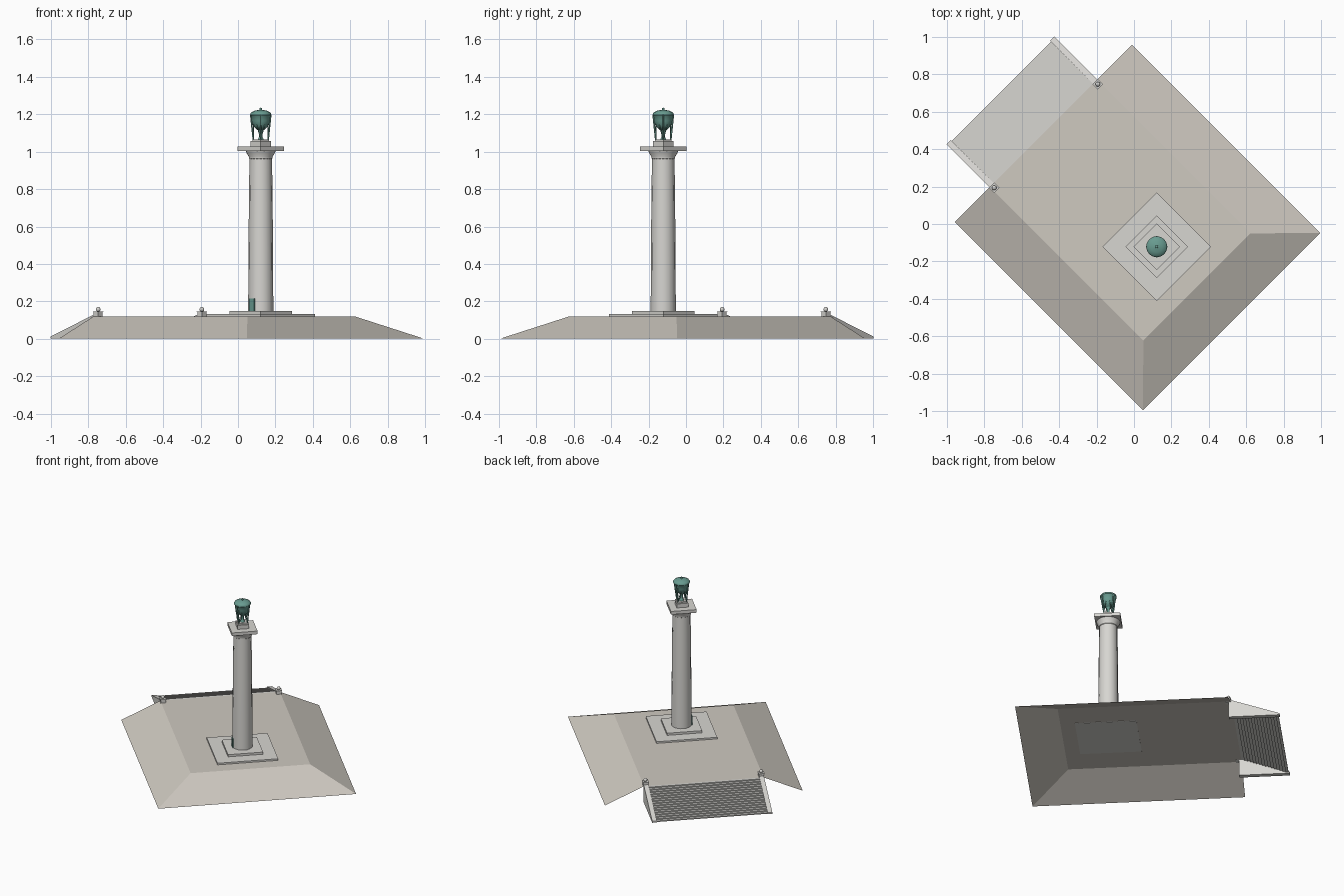
import bpy, bmesh, math
from mathutils import Vector

if "Cube" in bpy.data.objects:
    bpy.data.objects.remove(bpy.data.objects["Cube"])

# Everything is built in an axis-aligned frame (b = descent of stairs) then turned 45 degrees
TURN = math.radians(45)
CB = -0.172  # column centre along b


def material(name, rgb):
    m = bpy.data.materials.new(name)
    m.diffuse_color = (*rgb, 1)
    m.use_nodes = True
    m.node_tree.nodes["Principled BSDF"].inputs["Base Color"].default_value = m.diffuse_color
    return m


PAVING = material("warm_paving", (0.62, 0.585, 0.53))
STONE = material("pale_stone", (0.68, 0.67, 0.64))
GREEN = material("green_bronze", (0.14, 0.33, 0.28))


def add(name, verts, faces, mat, smooth=False, fix=True):
    me = bpy.data.meshes.new(name)
    me.from_pydata(verts, [], faces)
    if fix:
        bm = bmesh.new()
        bm.from_mesh(me)
        bmesh.ops.remove_doubles(bm, verts=bm.verts, dist=1e-5)
        bmesh.ops.recalc_face_normals(bm, faces=bm.faces)
        bm.to_mesh(me)
        bm.free()
    ob = bpy.data.objects.new(name, me)
    bpy.context.collection.objects.link(ob)
    ob.rotation_euler.z = TURN
    me.materials.append(mat)
    if smooth:
        bpy.ops.object.select_all(action='DESELECT')
        ob.select_set(True)
        bpy.context.view_layer.objects.active = ob
        bpy.ops.object.shade_smooth_by_angle(angle=math.radians(40))
    return ob


def box(name, a, b, ha, hb, z0, z1, mat):
    v = [(a + i * ha, b + j * hb, z) for z in (z0, z1)
         for i, j in ((-1, -1), (1, -1), (1, 1), (-1, 1))]
    f = [(3, 2, 1, 0), (4, 5, 6, 7)] + [(i, (i + 1) % 4, (i + 1) % 4 + 4, i + 4) for i in range(4)]
    return add(name, v, f, mat)


def lathe(name, profile, a, b, n, mat, flute=1.0):
    # alternate points are pulled in by the flute factor
    v = []
    for r, z in profile:
        for k in range(n):
            t = 2 * math.pi * k / n
            q = r * (flute if k % 2 else 1)
            v.append((a + q * math.cos(t), b + q * math.sin(t), z))
    f = [(i * n + k, i * n + (k + 1) % n, (i + 1) * n + (k + 1) % n, (i + 1) * n + k)
         for i in range(len(profile) - 1) for k in range(n)]
    return add(name, v, f, mat, True)


def extrude(name, profile, a0, a1, mat, closed):
    # profile of (b, z) points swept along a
    n = len(profile)
    v = [(a, b, z) for a in (a0, a1) for b, z in profile]
    f = [(i, (i + 1) % n, n + (i + 1) % n, n + i) for i in range(n if closed else n - 1)]
    if closed:
        f += [tuple(range(n)), tuple(range(2 * n - 1, n - 1, -1))]
    else:
        f = [q[::-1] for q in f]
    return add(name, v, f, mat, fix=closed)


def rod(name, p, q, r, mat, n=6):
    p, q = Vector(p), Vector(q)
    d = (q - p).normalized()
    u = d.orthogonal().normalized()
    w = d.cross(u)
    v = [c + r * (math.cos(2 * math.pi * k / n) * u + math.sin(2 * math.pi * k / n) * w)
         for c in (p, q) for k in range(n)]
    f = [(k, (k + 1) % n, n + (k + 1) % n, n + k) for k in range(n)]
    f += [tuple(range(n))[::-1], tuple(range(n, 2 * n))]
    return add(name, v, f, mat)


# Open-bottomed mound: flat top and three sloping banks
H = 0.12
add("plaza", [(-.405, -.476, H), (.405, -.476, H), (.405, .686, H), (-.405, .686, H),
              (-.67, -.738, 0), (.67, -.738, 0), (.67, .686, 0), (-.67, .686, 0)],
    [(0, 1, 2, 3), (4, 5, 1, 0), (5, 6, 2, 1), (7, 4, 0, 3)], PAVING, fix=False)

# Stairs
N, B0, B1 = 16, .686, 1.003
steps = [(B0, H)]
for i in range(N):
    b = B0 + (B1 - B0) * (i + 1) / N
    steps += [(b, H * (1 - i / N)), (b, H * (1 - (i + 1) / N))]
extrude("stairs", steps[:1] + steps[1:], -.385, .385, STONE, False)

# Side walls, posts and balls flanking the stairs
for s, side in ((-1, "left"), (1, "right")):
    extrude(side + "_stair_wall", [(.67, 0), (1.01, 0), (1.01, .012), (.686, .128), (.67, .128)],
            s * .375, s * .407, STONE, True)
    box(side + "_post", s * .392, .665, .017, .017, .115, .142, STONE)
    box(side + "_post_cap", s * .392, .665, .02, .02, .142, .147, STONE)
    lathe(side + "_ball", [(.013 * math.sin(math.pi * i / 8), .157 - .013 * math.cos(math.pi * i / 8))
                           for i in range(9)], s * .392, .665, 12, STONE)

# Column plinths, shaft, capital
box("lower_plinth", 0, CB, .206, .206, .118, .132, STONE)
box("upper_plinth", 0, CB, .119, .119, .132, .148, STONE)
lathe("fluted_shaft", [(.068, .148), (.067, .4), (.064, .75), (.061, .965)], 0, CB, 40, STONE, .965)
lathe("capital", [(.058, .96), (.063, .965), (.063, .972), (.075, .992), (.08, 1.006), (0, 1.006)],
      0, CB, 32, STONE)
box("abacus", 0, CB, .087, .087, 1.004, 1.027, STONE)
box("crown_block", 0, CB, .039, .039, 1.027, 1.056, STONE)
box("crown_slab", 0, CB, .032, .032, 1.056, 1.066, STONE)

# Door at the foot of the shaft
box("door", -.064, CB, .006, .02, .148, .215, GREEN)

# Bronze urn on legs
lathe("urn", [(0, 1.112), (.02, 1.117), (.041, 1.138), (.049, 1.165), (.052, 1.192), (.056, 1.196),
              (.056, 1.203), (.05, 1.211), (.03, 1.22), (.008, 1.224), (.007, 1.233), (0, 1.236)],
      0, CB, 24, GREEN)
lathe("urn_stem", [(0, 1.064), (.018, 1.064), (.009, 1.08), (.009, 1.105), (.018, 1.118)], 0, CB, 12, GREEN)
for k in range(4):
    t = math.pi / 4 + k * math.pi / 2

    def at(r, z, dt=0):
        return (r * math.cos(t + dt), CB + r * math.sin(t + dt), z)
    rod("urn_leg", at(.04, 1.064), at(.054, 1.2), .0045, GREEN)
    for d in (-1, 1):
        rod("urn_brace", at(.04, 1.068), at(.044, 1.145, d * math.pi / 6), .0028, GREEN)
